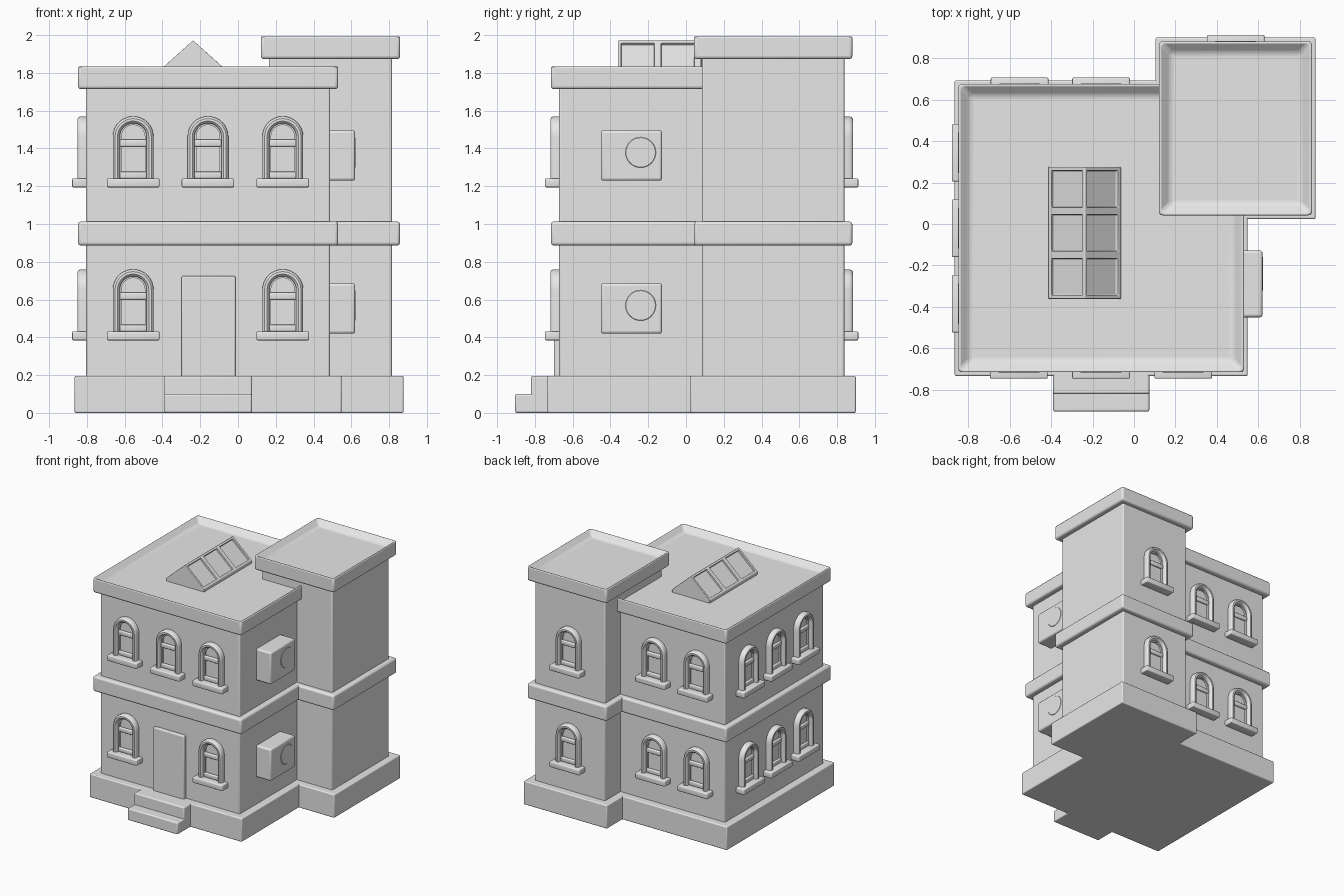
import bpy, bmesh, math
from mathutils import Matrix, Vector

cube = bpy.data.objects.get("Cube")
if cube:
    bpy.data.objects.remove(cube, do_unlink=True)

stone = bpy.data.materials.new("plain_grey")
stone.use_nodes = True
GREY = (0.8, 0.8, 0.8, 1)
stone.diffuse_color = GREY
stone.node_tree.nodes["Principled BSDF"].inputs["Base Color"].default_value = GREY


def finish(name, bm, bevel=0.0):
    """Turn a bmesh into a smooth object with softly rounded edges."""
    bmesh.ops.recalc_face_normals(bm, faces=bm.faces)
    mesh = bpy.data.meshes.new(name)
    bm.to_mesh(mesh)
    bm.free()
    mesh.materials.append(stone)
    ob = bpy.data.objects.new(name, mesh)
    bpy.context.collection.objects.link(ob)
    if bevel:
        mod = ob.modifiers.new("rounded_edges", "BEVEL")
        mod.width = bevel
        mod.segments = 3
        mod.limit_method = "ANGLE"
    bpy.ops.object.select_all(action="DESELECT")
    ob.select_set(True)
    bpy.context.view_layer.objects.active = ob
    bpy.ops.object.shade_smooth_by_angle(angle=math.radians(35))
    return ob


def add_box(bm, lo, hi):
    lo, hi = Vector(lo), Vector(hi)
    m = Matrix.Translation((lo + hi) / 2) @ Matrix.Diagonal((*(hi - lo), 1))
    return bmesh.ops.create_cube(bm, size=1, matrix=m)["verts"]


def box(name, lo, hi, bevel=0.012):
    bm = bmesh.new()
    add_box(bm, lo, hi)
    return finish(name, bm, bevel)


def block(name, rect, grow, z0, z1, bevel, sunk=0.0):
    """Box around a footprint; sunk lowers the middle of the top for a parapet."""
    x0, y0, x1, y1 = rect
    bm = bmesh.new()
    add_box(bm, (x0 - grow, y0 - grow, z0), (x1 + grow, y1 + grow, z1))
    if sunk:
        top = max(bm.faces, key=lambda f: f.calc_center_median().z)
        bmesh.ops.inset_region(bm, faces=[top], thickness=0.08)
        for v in top.verts:
            v.co.z -= sunk
    return finish(name, bm, bevel)


# Two joined volumes: walls, plinth, floor band and parapet
MAIN = (-0.804, -0.672, 0.487, 0.632)
TOWER = (0.164, 0.085, 0.815, 0.838)
for part, rect, top in (("main", MAIN, 1.841), ("tower", TOWER, 2.0)):
    block(part + "_walls", rect, 0, 0.1, top - 0.08, 0.01)
    block(part + "_plinth", rect, 0.061, 0, 0.196, 0.008)
    block(part + "_floor_band", rect, 0.043, 0.886, 1.013, 0.016)
    block(part + "_parapet", rect, 0.043, top - 0.127, top, 0.016, 0.05)

# Entrance
box("upper_step", (-0.39, -0.82, 0), (0.074, -0.6, 0.196), 0.01)
box("lower_step", (-0.39, -0.905, 0), (0.074, -0.6, 0.1), 0.01)
box("front_door", (-0.299, -0.7, 0.19), (-0.013, -0.66, 0.724), 0.008)


# Arched window, facing -y, with its origin on the wall at the top of the sill
def sweep_arch(bm, section, spring=0.221, steps=16):
    rows = []
    for i in range(-1, steps + 2):
        a = math.pi * min(max(i, 0), steps) / steps
        z = spring if 0 <= i <= steps else 0
        rows.append([bm.verts.new((r * math.cos(a), -d, z + r * math.sin(a)))
                     for r, d in section])
    for p, q in zip(rows, rows[1:]):
        for k in range(len(section) - 1):
            bm.faces.new((p[k], p[k + 1], q[k + 1], q[k]))


def window_mesh():
    bm = bmesh.new()
    sweep_arch(bm, [(0.108, 0), (0.108, 0.028), (0.104, 0.039), (0.096, 0.045),
                    (0.083, 0.045), (0.075, 0.039), (0.071, 0.028), (0.071, 0)])
    sweep_arch(bm, [(0.071, 0.015), (0.062, 0.015), (0.062, 0)])
    for lo, hi in (((-0.139, -0.074, -0.047), (0.139, 0.01, 0.0)),
                   ((-0.071, -0.022, 0), (0.071, 0, 0.036)),
                   ((-0.071, -0.022, 0.169), (0.071, 0, 0.206))):
        verts = add_box(bm, lo, hi)
        edges = {e for v in verts for e in v.link_edges}
        bmesh.ops.bevel(bm, geom=list(edges), offset=0.007, segments=3,
                        profile=0.5, affect="EDGES")
    ob = finish("window", bm)
    mesh = ob.data
    bpy.data.objects.remove(ob)
    return mesh


WINDOW = window_mesh()


def window(name, x, y, z, turn):
    ob = bpy.data.objects.new(name, WINDOW)
    ob.location = (x, y, z)
    ob.rotation_euler.z = math.radians(turn)
    bpy.context.collection.objects.link(ob)


MID_X, MID_Y = -0.159, -0.02
for floor, z in (("lower", 0.431), ("upper", 1.241)):
    for i in (-1, 0, 1):
        if i or floor == "upper":
            window(floor + "_front_window", MID_X + 0.396 * i, MAIN[1], z, 0)
        window(floor + "_right_window", MAIN[0], MID_Y + 0.364 * i, z, -90)
        if i < 1:
            window(floor + "_back_window", MID_X + 0.393 * i, MAIN[3], z, 180)
    window(floor + "_tower_window", 0.49, TOWER[3], z, 180)

    # Cooling unit on the left wall, with a shallow round fan cover
    box(floor + "_cooling_unit", (0.47, -0.45, z - 0.012),
        (0.62, -0.127, z + 0.22 + 0.035), 0.014)
    bm = bmesh.new()
    bmesh.ops.create_cone(bm, cap_ends=True, segments=32, radius1=0.087,
                          radius2=0.078, depth=0.01,
                          matrix=Matrix.Translation((0.618, -0.24, z + 0.138))
                          @ Matrix.Rotation(math.pi / 2, 4, "Y"))
    finish(floor + "_fan_cover", bm)

# Gabled skylight with six sunken panes
bm = bmesh.new()
profile = [(-0.413, 1.78), (-0.413, 1.815), (-0.238, 1.972), (-0.063, 1.815), (-0.063, 1.78)]
rows = [[bm.verts.new((x, y, z)) for x, z in profile]
        for y in (-0.361, -0.149, 0.063, 0.275)]
slopes = []
for p, q in zip(rows, rows[1:]):
    for k in range(4):
        f = bm.faces.new((p[k], p[k + 1], q[k + 1], q[k]))
        if k in (1, 2):
            slopes.append(f)
bm.faces.new(rows[0])
bm.faces.new(rows[-1])
bmesh.ops.recalc_face_normals(bm, faces=bm.faces)
if slopes[0].normal.z < 0:
    bmesh.ops.reverse_faces(bm, faces=bm.faces)
bmesh.ops.inset_individual(bm, faces=slopes, thickness=0.025, depth=0)
for f in slopes:
    shift = f.normal * -0.016
    ring = bmesh.ops.extrude_discrete_faces(bm, faces=[f])["faces"][0]
    for v in ring.verts:
        v.co += shift
finish("skylight", bm, 0.004)
